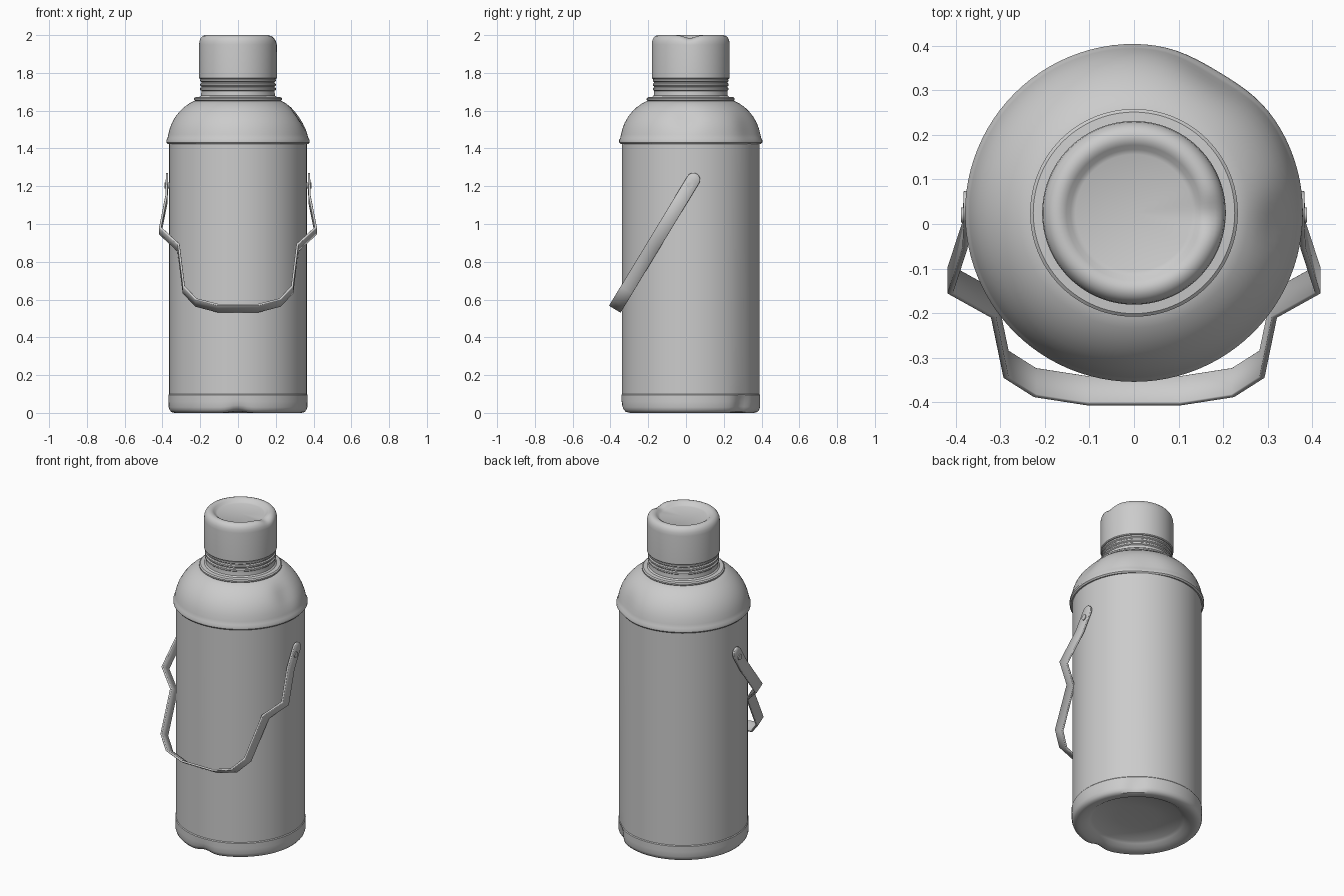
import bpy, bmesh, math
from mathutils import Vector

if "Cube" in bpy.data.objects:
    bpy.data.objects.remove(bpy.data.objects["Cube"])

CY = 0.025   # bottle axis sits slightly behind the origin


def finish(name, bm, angle=35):
    bmesh.ops.recalc_face_normals(bm, faces=bm.faces)
    me = bpy.data.meshes.new(name)
    bm.to_mesh(me)
    bm.free()
    ob = bpy.data.objects.new(name, me)
    bpy.context.collection.objects.link(ob)
    bpy.ops.object.select_all(action='DESELECT')
    ob.select_set(True)
    bpy.context.view_layer.objects.active = ob
    bpy.ops.object.shade_smooth_by_angle(angle=math.radians(angle))
    return ob


def lathe(name, profile, dents=(), steps=96):
    """Spin (radius, z) points round the bottle axis, then press in dents
    given as (centre, push, size)."""
    bm = bmesh.new()
    vs = [bm.verts.new((r, CY, z)) for r, z in profile]
    es = [bm.edges.new(p) for p in zip(vs, vs[1:])]
    bmesh.ops.spin(bm, geom=vs + es, cent=(0, CY, 0), axis=(0, 0, 1),
                   angle=math.tau, steps=steps, use_duplicate=False)
    bmesh.ops.remove_doubles(bm, verts=bm.verts, dist=0.0005)
    for c, push, size in dents:
        for v in bm.verts:
            d = (v.co - Vector(c)).length / size
            v.co += Vector(push) * math.exp(-d * d)
    return finish(name, bm)


# Cylindrical body with base band and dished underside
lathe("body", [
    (0, 0.05), (0.12, 0.046), (0.25, 0.035), (0.265, 0.025), (0.29, 0.009),
    (0.32, 0.001), (0.335, 0), (0.352, 0.004), (0.362, 0.015), (0.367, 0.03),
    (0.368, 0.06), (0.368, 0.095), (0.364, 0.1), (0.364, 0.2), (0.364, 1.43)],
    dents=[((0, -0.34, 0.0), (0, 0.008, 0.015), 0.05),
           ((0.24, 0.29, 0.04), (-0.014, -0.014, 0.005), 0.05)])

# Domed shoulder with rolled lip
lathe("shoulder", [
    (0.35, 1.425), (0.372, 1.424), (0.379, 1.432), (0.379, 1.445),
    (0.373, 1.456), (0.369, 1.475), (0.362, 1.503), (0.35, 1.535),
    (0.332, 1.567), (0.31, 1.595), (0.285, 1.619), (0.258, 1.638),
    (0.23, 1.652), (0.18, 1.655)],
    dents=[((0.19, 0.34, 1.50), (-0.008, -0.014, 0), 0.10),
           ((0.32, 0.0, 1.56), (-0.014, 0, -0.008), 0.07)])

# Neck with collar ring and thread ridges
neck = [(0.18, 1.65), (0.226, 1.65), (0.233, 1.657), (0.233, 1.665),
        (0.226, 1.671), (0.204, 1.673), (0.196, 1.68), (0.194, 1.695)]
for z in (1.705, 1.728, 1.751):
    neck += [(0.194, z), (0.2, z + 0.005), (0.2, z + 0.014), (0.194, z + 0.019)]
lathe("neck", neck + [(0.19, 1.78)])

# Cup lid with rounded rim and sunken top
lathe("cup_lid", [
    (0.185, 1.77), (0.202, 1.768), (0.206, 1.773), (0.206, 1.95),
    (0.204, 1.969), (0.198, 1.984), (0.188, 1.995), (0.175, 2.0),
    (0.163, 1.999), (0.152, 1.993), (0.142, 1.983), (0.131, 1.978), (0, 1.978)],
    dents=[((0.175, 0.02, 2.0), (-0.006, 0, -0.016), 0.04)])

# Bent strap handle, lying in a plane tilted towards the front
PIVOT_Y, PIVOT_Z, SLOPE = 0.02, 1.204, 0.606
WIDE = Vector((0, 0.855, -0.518))
HALF = 0.036
side = [(0.376, PIVOT_Z + 0.855 * (0.036 + HALF * math.sin(a)), HALF * math.cos(a))
        for a in (math.radians(d) for d in (86, 68, 45, 22, 0))]
side += [(x, z, HALF) for x, z in (
    (0.379, 1.13), (0.412, 0.964), (0.315, 0.875), (0.287, 0.652),
    (0.222, 0.584), (0.105, 0.554))]
path = side + [(-x, z, h) for x, z, h in reversed(side)]
bm = bmesh.new()
rows = []
for x, z, h in path:
    c = Vector((x, PIVOT_Y + SLOPE * (z - PIVOT_Z), z))
    rows.append([bm.verts.new(c - WIDE * h), bm.verts.new(c + WIDE * h)])
for (a, b), (c, d) in zip(rows, rows[1:]):
    bm.faces.new((a, b, d, c))
handle = finish("handle", bm, 15)
solid = handle.modifiers.new("thickness", 'SOLIDIFY')
solid.thickness = 0.012
solid.offset = 0
solid.use_even_offset = True
bevel = handle.modifiers.new("soft_edges", 'BEVEL')
bevel.width = 0.002
bevel.segments = 1
bevel.limit_method = 'ANGLE'
bevel.angle_limit = math.radians(60)

# Pivot rivets
for name, s in (("rivet_right", 1), ("rivet_left", -1)):
    bpy.ops.mesh.primitive_cylinder_add(
        vertices=24, radius=0.017, depth=0.036,
        location=(s * 0.370, PIVOT_Y, PIVOT_Z), rotation=(0, math.pi / 2, 0))
    bpy.context.object.name = name
    bpy.ops.object.shade_smooth_by_angle(angle=math.radians(35))
